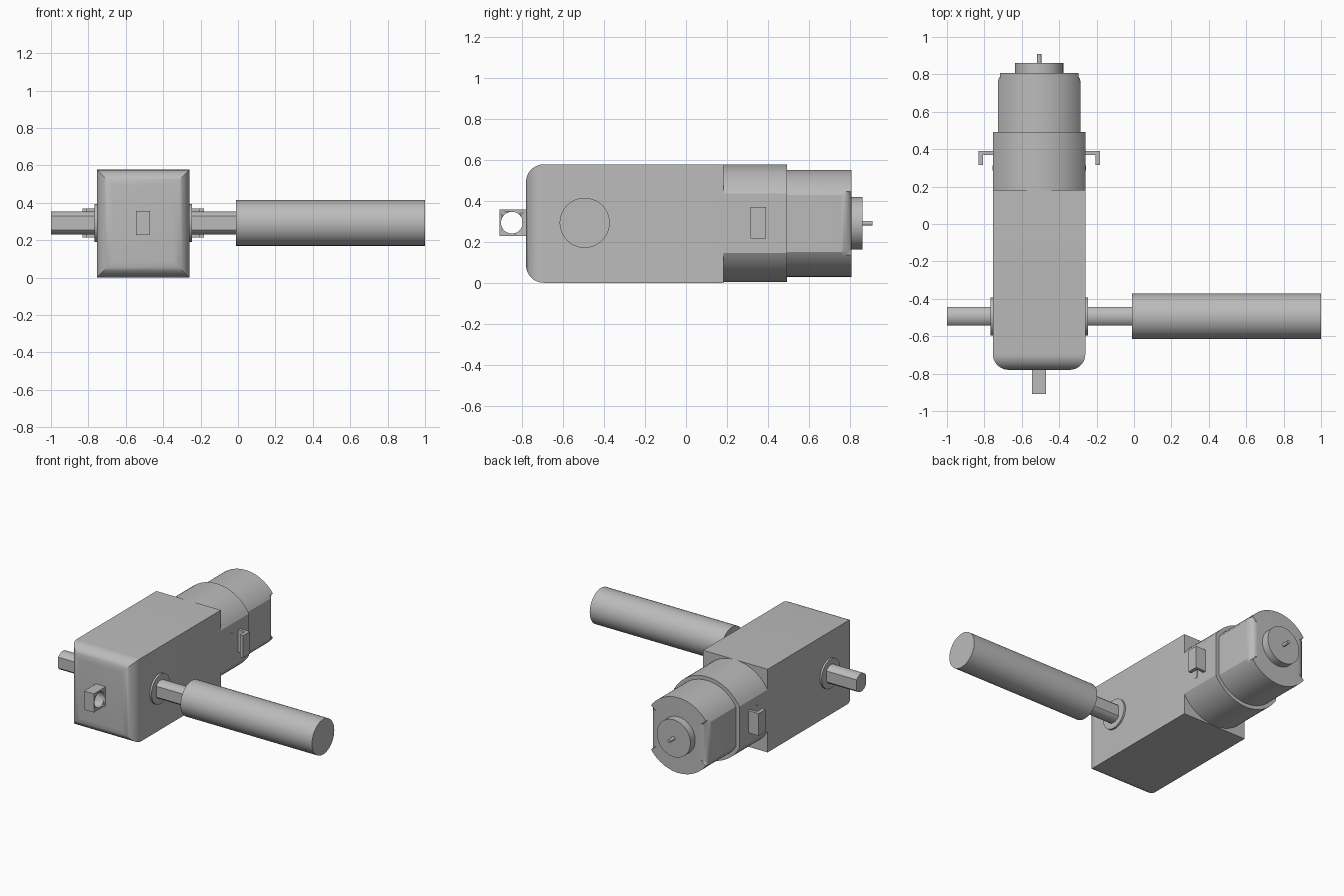
import bpy, bmesh, math
from mathutils import Matrix, Vector

if "Cube" in bpy.data.objects:
    bpy.data.objects.remove(bpy.data.objects["Cube"])

grey = bpy.data.materials.new("plain grey")
grey.use_nodes = True
grey.diffuse_color = (0.5, 0.5, 0.5, 1)
grey.node_tree.nodes["Principled BSDF"].inputs["Base Color"].default_value = (0.5, 0.5, 0.5, 1)

CX, CZ, AXLE_Y = -0.507, 0.29, -0.494


def finish(name, bm):
    bmesh.ops.recalc_face_normals(bm, faces=bm.faces)
    mesh = bpy.data.meshes.new(name)
    bm.to_mesh(mesh)
    bm.free()
    mesh.materials.append(grey)
    obj = bpy.data.objects.new(name, mesh)
    bpy.context.collection.objects.link(obj)
    bpy.ops.object.select_all(action='DESELECT')
    obj.select_set(True)
    bpy.context.view_layer.objects.active = obj
    bpy.ops.object.shade_smooth_by_angle(angle=math.radians(30))
    return obj


def round_edges(bm, test, radius):
    edges = [e for e in bm.edges if all(test(v.co) for v in e.verts)]
    bmesh.ops.bevel(bm, geom=edges, offset=radius, segments=8,
                    profile=0.5, affect='EDGES', clamp_overlap=True)


def box(name, x, y, z, test=None, radius=0):
    bm = bmesh.new()
    bmesh.ops.create_cube(bm, size=1)
    for v in bm.verts:
        v.co = Vector([(a + b) / 2 + c * (b - a) for c, (a, b) in zip(v.co, (x, y, z))])
    if test:
        round_edges(bm, test, radius)
    return finish(name, bm)


def circle(r, n=64):
    return [(r * math.cos(math.tau * i / n), r * math.sin(math.tau * i / n)) for i in range(n)]


def double_flat(r, half, n=28):
    # Circle with two flats at u = -half and u = +half
    a = math.acos(half / r)
    arc = [a + (math.pi - 2 * a) * i / n for i in range(n + 1)]
    top = [(r * math.cos(t), r * math.sin(t)) for t in arc]
    return top + [(-u, -v) for u, v in top]


def prism(name, profile, axis, start, end, centre, radius=0):
    # Extrude a profile along x or y; radius rounds the rim at the far end
    def place(u, v, d):
        if axis == 'x':
            return (d, centre[0] + u, centre[1] + v)
        return (centre[0] + u, d, centre[1] + v)
    bm = bmesh.new()
    rings = [[bm.verts.new(place(u, v, d)) for u, v in profile] for d in (start, end)]
    for ring in rings:
        bm.faces.new(ring)
    n = len(profile)
    for i in range(n):
        j = (i + 1) % n
        bm.faces.new((rings[0][i], rings[0][j], rings[1][j], rings[1][i]))
    if radius:
        k = 0 if axis == 'x' else 1
        round_edges(bm, lambda c: abs(c[k] - end) < 1e-5, radius)
    return finish(name, bm)


# Gear housing with rounded front corners
box("gear_housing", (-0.755, -0.26), (-0.78, 0.183), (0, 0.577),
    lambda c: c.y < -0.7, 0.085)
housing = bpy.data.objects["gear_housing"]

# Motor collar, can, end cap and shaft
motor = (CX, CZ)
prism("motor_collar", double_flat(0.287, 0.2475), 'y', 0.15, 0.492, motor)
prism("motor_can", double_flat(0.261, 0.221), 'y', 0.48, 0.807, motor, 0.05)
prism("motor_end_cap", circle(0.129), 'y', 0.79, 0.86, motor, 0.03)
prism("motor_shaft", circle(0.012, 24), 'y', 0.85, 0.91, motor)

# Output axle, its collars and the long sleeve
axle = (AXLE_Y, 0.292)
prism("output_axle", double_flat(0.0625, 0.05), 'x', -1, 0.02, axle)
prism("axle_collars", circle(0.102), 'x', -0.768, -0.247, axle)
prism("axle_sleeve", circle(0.122), 'x', -0.01, 1, axle)

# Mounting tab with a round hole through it
tab = box("mounting_tab", (-0.545, -0.47), (-0.91, -0.775), (0.227, 0.357))
cutter = prism("tab_hole_cutter", circle(0.053, 48), 'x', -0.7, -0.3, (-0.849, 0.293))
cutter.hide_render = True
cut = tab.modifiers.new("hole", 'BOOLEAN')
cut.operation, cut.object, cut.solver = 'DIFFERENCE', cutter, 'EXACT'
bpy.context.view_layer.objects.active = tab
bpy.ops.object.modifier_apply(modifier="hole")
bpy.data.objects.remove(cutter)

# Hooked terminals on both sides of the collar
for side, s in (("left", 1), ("right", -1)):
    def span(a, b):
        return tuple(sorted((CX + s * a, CX + s * b)))
    box(side + "_terminal_arm", span(0.23, 0.325), (0.37, 0.391), (0.215, 0.37))
    box(side + "_terminal_hook", span(0.3, 0.325), (0.315, 0.391), (0.215, 0.37))
    box(side + "_terminal_seat", span(0.24, 0.25), (0.286, 0.312), (0.208, 0.373))
